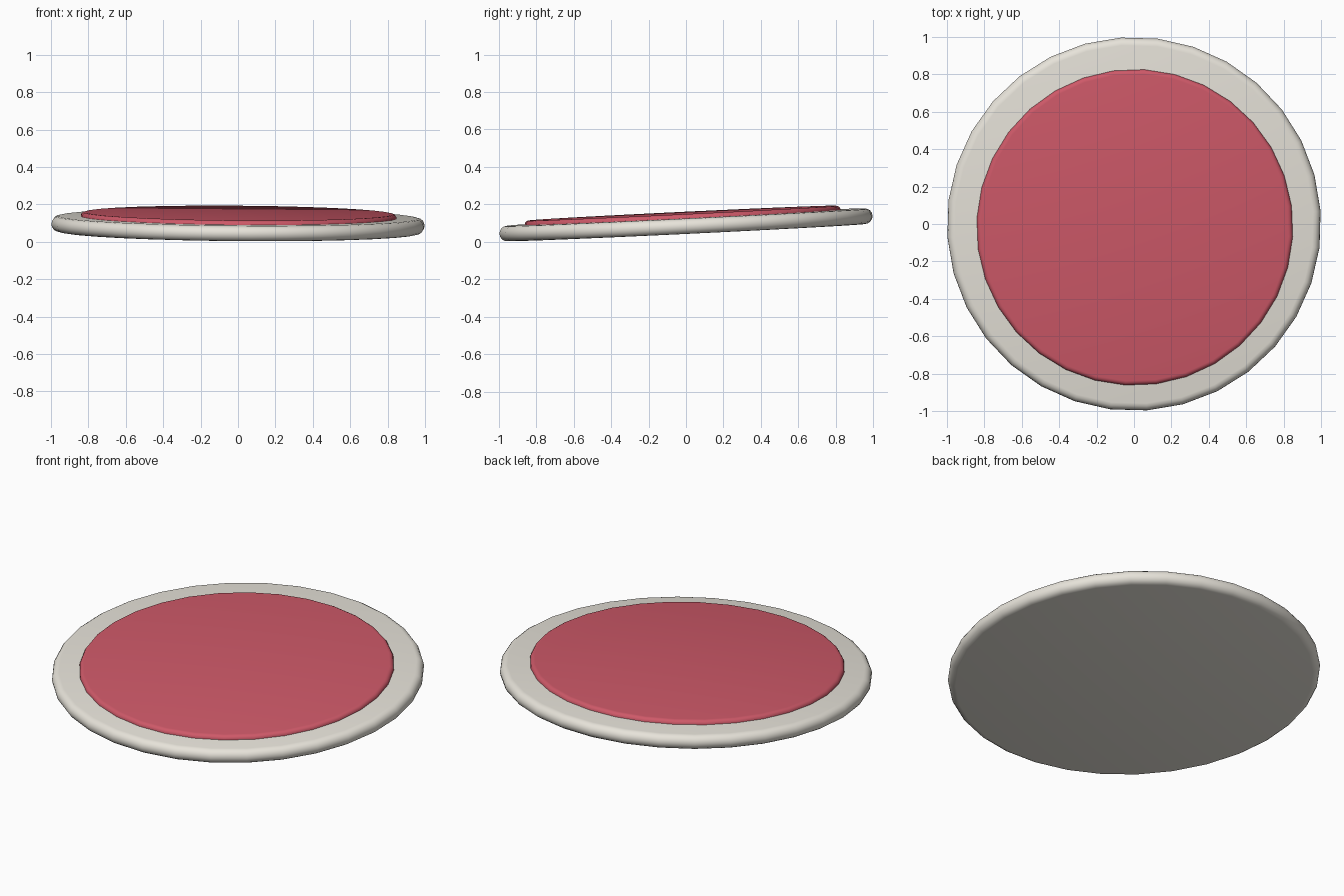
import bpy, bmesh, math
from mathutils import Matrix, Vector

if "Cube" in bpy.data.objects:
    bpy.data.objects.remove(bpy.data.objects["Cube"])

SIDES = 32
TILT = Matrix.Rotation(math.radians(0.45), 4, 'Y') @ Matrix.Rotation(math.radians(2.75), 4, 'X')


def disc(name, profile, location, turn, color):
    """Solid of revolution from (radius, z) points, capped at both ends, leaned by TILT."""
    bm = bmesh.new()
    rings = []
    for r, z in profile:
        rings.append([bm.verts.new((r * math.cos(a), r * math.sin(a), z))
                      for a in (math.radians(turn) + 2 * math.pi * i / SIDES for i in range(SIDES))])
    for lo, hi in zip(rings, rings[1:]):
        for i in range(SIDES):
            j = (i + 1) % SIDES
            bm.faces.new((lo[i], lo[j], hi[j], hi[i]))
    bm.faces.new(rings[0][::-1])
    bm.faces.new(rings[-1])
    bm.transform(Matrix.Translation(Vector(location)) @ TILT)
    mesh = bpy.data.meshes.new(name)
    bm.to_mesh(mesh)
    bm.free()
    obj = bpy.data.objects.new(name, mesh)
    bpy.context.collection.objects.link(obj)
    mat = bpy.data.materials.new(name + "_color")
    mat.diffuse_color = color
    mat.use_nodes = True
    mat.node_tree.nodes["Principled BSDF"].inputs["Base Color"].default_value = mat.diffuse_color
    mesh.materials.append(mat)
    bpy.context.view_layer.objects.active = obj
    obj.select_set(True)
    bpy.ops.object.shade_smooth_by_angle(angle=math.radians(40))
    obj.select_set(False)
    return obj


def rounded(radius, cx, rz, z, start, end, steps):
    """Elliptical rim profile between two angles."""
    return [(radius - cx + cx * math.cos(a), z + rz * math.sin(a))
            for a in (math.radians(start + (end - start) * i / steps) for i in range(steps + 1))]


# Pale base plate with a fully rounded rim
disc("base_plate", rounded(1.0, 0.04, 0.041, 0.0, -90, 90, 8),
     (0, 0, 0.0905), 4.0, (0.80, 0.77, 0.70, 1))

# Red inset pad with a rounded upper edge
disc("red_pad", [(0.846, 0.0)] + rounded(0.846, 0.024, 0.022, 0.041, 0, 90, 4),
     (0.004, -0.016, 0.0905), -3.4, (0.62, 0.10, 0.14, 1))
